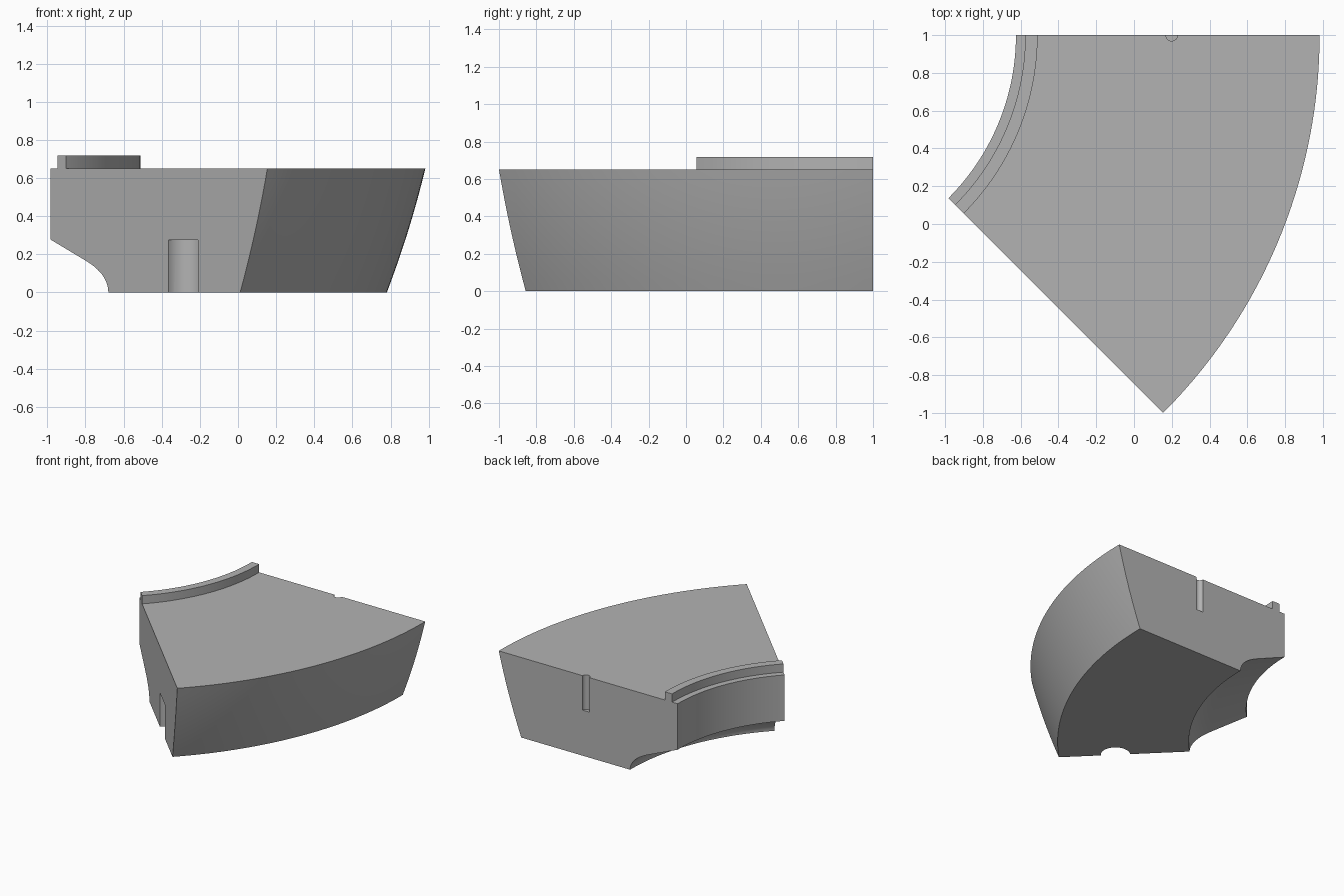
import bpy, bmesh, math
from mathutils import Vector
from mathutils.geometry import interpolate_bezier

cube = bpy.data.objects.get("Cube")
if cube:
    bpy.data.objects.remove(cube, do_unlink=True)

CENTRE = Vector((-1.8455, 1.0, 0))   # axis of the sweep
TOP, RIM = 0.65, 0.717
START, SWEEP, STEPS = -math.pi / 4, math.pi / 4, 48

grey = bpy.data.materials.new("plain_grey")
grey.use_nodes = True
colour = (0.45, 0.45, 0.45, 1)
grey.diffuse_color = colour
grey.node_tree.nodes["Principled BSDF"].inputs["Base Color"].default_value = colour


def on_arc(radius, angle, z):
    return CENTRE + Vector((radius * math.cos(angle), radius * math.sin(angle), z))


def make_object(name, bm):
    bmesh.ops.recalc_face_normals(bm, faces=bm.faces)
    mesh = bpy.data.meshes.new(name)
    bm.to_mesh(mesh)
    bm.free()
    mesh.materials.append(grey)
    obj = bpy.data.objects.new(name, mesh)
    bpy.context.collection.objects.link(obj)
    return obj


def curve(a, b, c, d, count):
    pts = [Vector((r, z, 0)) for r, z in (a, b, c, d)]
    return [(p.x, p.y) for p in interpolate_bezier(*pts, count)]


# Cross-section (radius, height): raised lip, bowed outer wall, hollowed underside
profile = [(1.2205, 0.277), (1.2205, TOP), (1.27, TOP), (1.27, RIM),
           (1.335, RIM), (1.335, TOP)]
profile += curve((2.828, TOP), (2.775, 0.43), (2.71, 0.22), (2.626, 0), 12)
profile += curve((1.648, 0), (1.648, 0.06), (1.597, 0.118), (1.477, 0.168), 14)

# Curved segment body, swept through an eighth of a turn
bm = bmesh.new()
rings = [[bm.verts.new(on_arc(r, START + SWEEP * i / STEPS, z)) for r, z in profile]
         for i in range(STEPS + 1)]
n = len(profile)
for a, b in zip(rings, rings[1:]):
    for k in range(n):
        bm.faces.new((a[k], a[(k + 1) % n], b[(k + 1) % n], b[k]))
bm.faces.new(rings[0])
bm.faces.new(rings[-1])
body = make_object("curved_segment", bm)


# Round grooves cut into the two end faces
def cut_groove(name, radius, angle, size, low, high):
    bm = bmesh.new()
    bmesh.ops.create_cone(bm, cap_ends=True, segments=40, radius1=size,
                          radius2=size, depth=high - low)
    bmesh.ops.translate(bm, verts=bm.verts, vec=on_arc(radius, angle, (low + high) / 2))
    cutter = make_object(name, bm)
    cutter.hide_render = True
    mod = body.modifiers.new(name, "BOOLEAN")
    mod.operation, mod.solver, mod.object = "DIFFERENCE", "EXACT", cutter
    bpy.ops.object.modifier_apply(modifier=name)
    bpy.data.objects.remove(cutter, do_unlink=True)


bpy.ops.object.select_all(action="DESELECT")
body.select_set(True)
bpy.context.view_layer.objects.active = body
cut_groove("front_groove", 2.203, START, 0.11, -0.1, 0.275)
cut_groove("back_groove", 2.045, START + SWEEP, 0.031, 0.37, 0.8)

bpy.ops.object.shade_smooth_by_angle(angle=math.radians(25))
